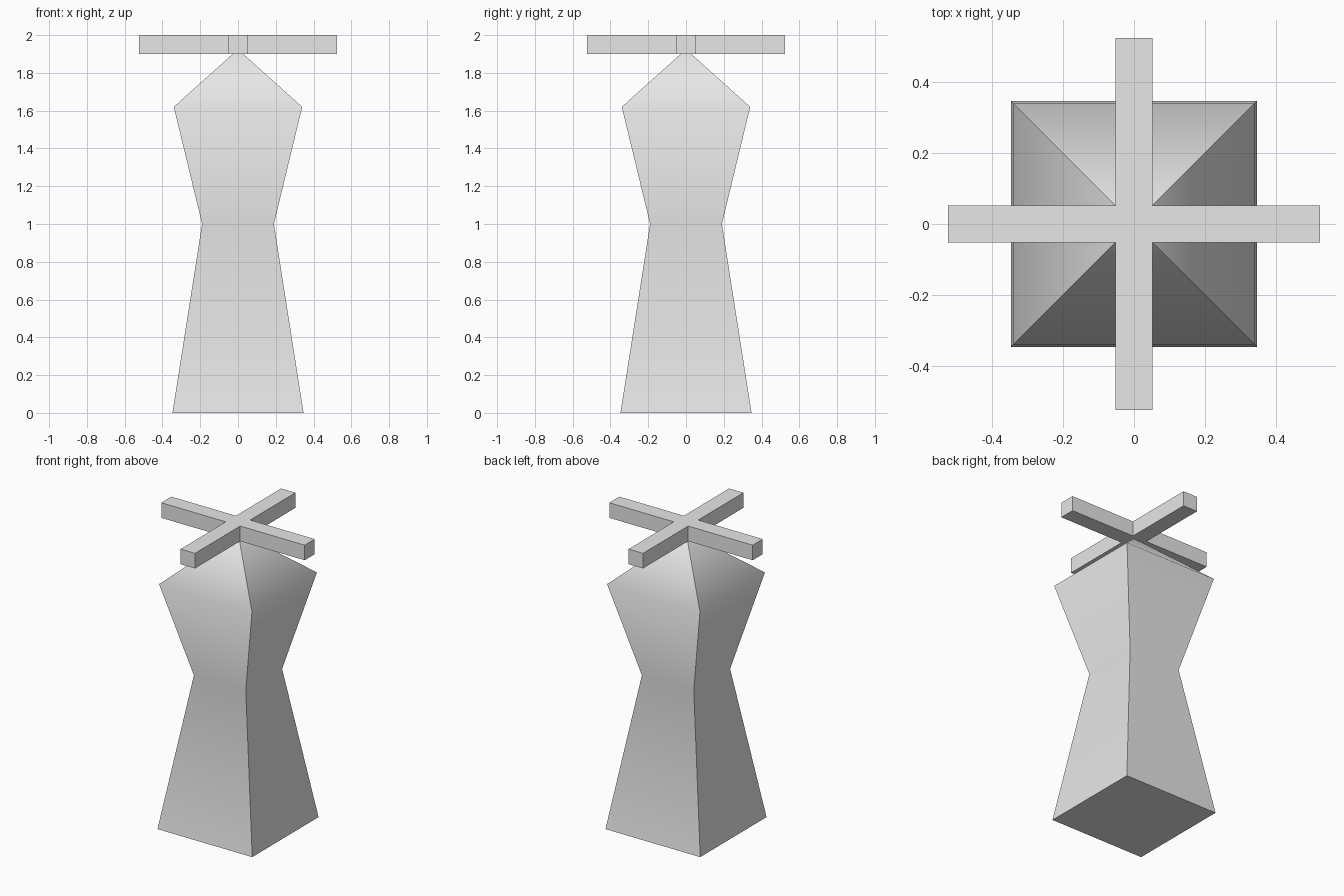
import bpy
import bmesh

cube = bpy.data.objects.get("Cube")
if cube:
    bpy.data.objects.remove(cube, do_unlink=True)

grey = bpy.data.materials.new("light_grey")
grey.use_nodes = True
grey.diffuse_color = (0.8, 0.8, 0.8, 1)
grey.node_tree.nodes["Principled BSDF"].inputs["Base Color"].default_value = (0.8, 0.8, 0.8, 1)


def finish(name, bm):
    bmesh.ops.recalc_face_normals(bm, faces=bm.faces)
    mesh = bpy.data.meshes.new(name)
    bm.to_mesh(mesh)
    bm.free()
    mesh.materials.append(grey)
    obj = bpy.data.objects.new(name, mesh)
    bpy.context.collection.objects.link(obj)
    return obj


# Square tower: flared base, narrow waist, wide shoulder, pointed roof
levels = [(0.347, 0.0), (0.19, 1.0), (0.34, 1.62)]
corners = [(-1, -1), (1, -1), (1, 1), (-1, 1)]
bm = bmesh.new()
rings = [[bm.verts.new((x * r, y * r, z)) for x, y in corners] for r, z in levels]
apex = bm.verts.new((0, 0, 1.925))
bm.faces.new(rings[0])
for i in range(4):
    j = (i + 1) % 4
    for low, high in zip(rings, rings[1:]):
        bm.faces.new((low[i], low[j], high[j], high[i]))
    bm.faces.new((rings[-1][i], rings[-1][j], apex))

# Smooth up each side, sharp at the four corners and around the base
for face in bm.faces:
    face.smooth = True
for edge in bm.edges:
    a, b = (v.co.z for v in edge.verts)
    edge.smooth = abs(a - b) < 0.001 and a > 0.1
finish("tower_body", bm)

# Flat four-armed sail cross on the roof point
w, arm = 0.0525, 0.525
quarter = [(w, -w), (arm, -w), (arm, w)]
outline = []
for _ in range(4):
    outline += quarter
    quarter = [(-y, x) for x, y in quarter]
bm = bmesh.new()
face = bm.faces.new([bm.verts.new((x, y, 1.9)) for x, y in outline])
top = bmesh.ops.extrude_face_region(bm, geom=[face])["geom"]
bmesh.ops.translate(bm, vec=(0, 0, 0.1),
                    verts=[g for g in top if isinstance(g, bmesh.types.BMVert)])
# The extrusion keeps the lower face when it closes the solid; add it if missing
if not any(all(v.co.z < 1.95 for v in f.verts) for f in bm.faces):
    bm.faces.new([v for v in bm.verts if v.co.z < 1.95])
finish("sail_cross", bm)
